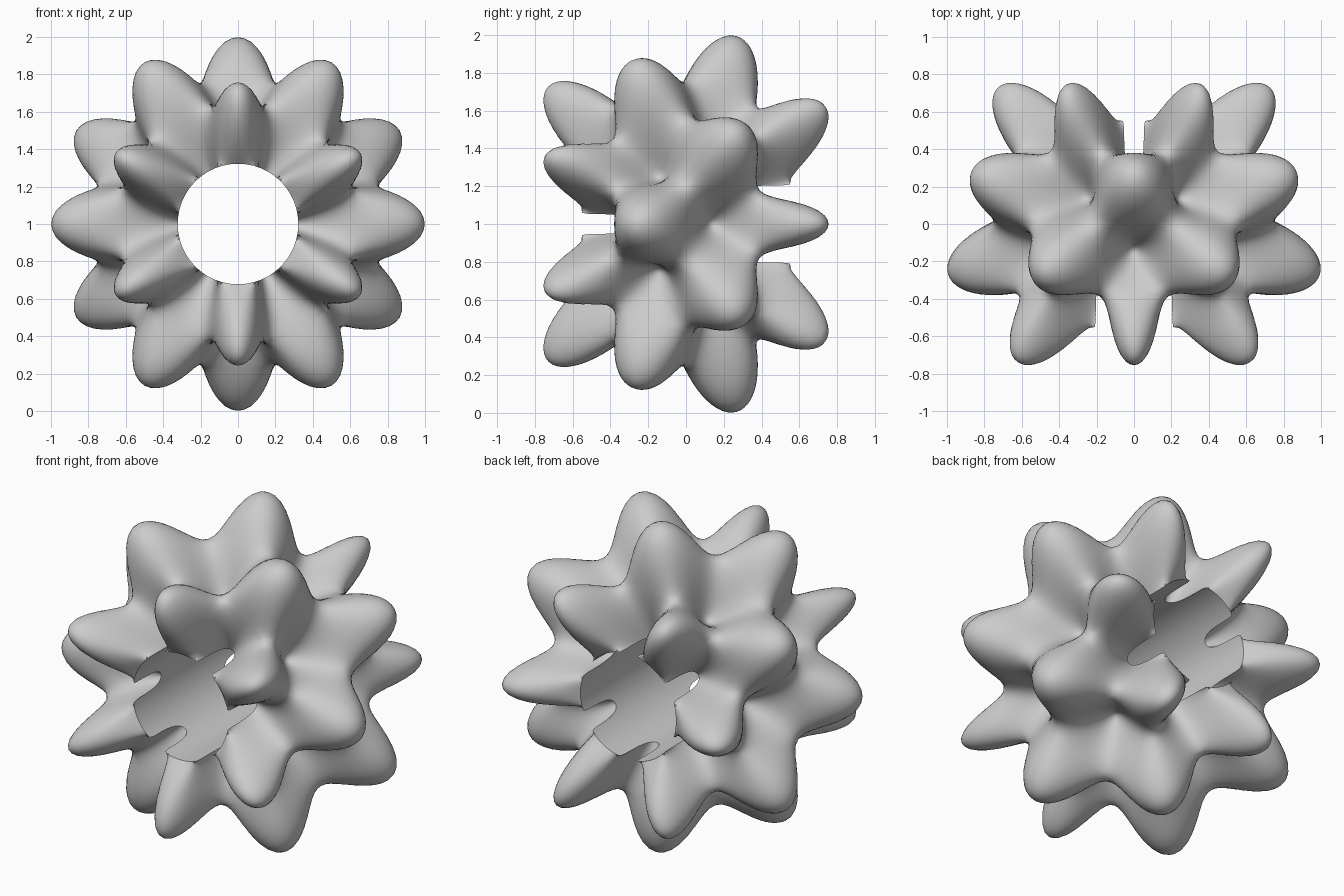
import bpy, bmesh
from math import sin, cos, pi, radians

if "Cube" in bpy.data.objects:
    bpy.data.objects.remove(bpy.data.objects["Cube"])

HOLE = 0.32
N_AROUND, N_ALONG = 180, 88


def radius(phi, theta):
    """Four rings of six alternating lobes around the y axis."""
    t = (pi / 2 - phi) / radians(60)
    base = 0.78 - 0.14 * t * t
    return base + (1.03 - base) * sin(6 * phi) * cos(6 * theta)


# Lobed body: closed solid swept from front pole ring to back pole ring
bm = bmesh.new()
rings = []
for i in range(N_ALONG + 1):
    phi = radians(30 + 120 * i / N_ALONG)
    ring = []
    for j in range(N_AROUND):
        th = 2 * pi * j / N_AROUND
        r = radius(phi, th)
        ring.append(bm.verts.new((r * sin(phi) * cos(th), -r * cos(phi),
                                  1 + r * sin(phi) * sin(th))))
    rings.append(ring)
for a, b in zip(rings, rings[1:]):
    for j in range(N_AROUND):
        k = (j + 1) % N_AROUND
        bm.faces.new((a[j], a[k], b[k], b[j]))
bm.faces.new(rings[0])
bm.faces.new(rings[-1])
bmesh.ops.triangulate(bm, faces=bm.faces[:])
bmesh.ops.recalc_face_normals(bm, faces=bm.faces[:])
mesh = bpy.data.meshes.new("lobed_body")
bm.to_mesh(mesh)
bm.free()
body = bpy.data.objects.new("lobed_body", mesh)
bpy.context.collection.objects.link(body)

# Round hole through the middle, front to back
bpy.ops.mesh.primitive_cylinder_add(vertices=128, radius=HOLE + 0.002, depth=3,
                                    location=(0, 0, 1),
                                    rotation=(pi / 2, 0, 0))
cutter = bpy.context.object
cutter.name = "hole_cutter"
cutter.hide_render = True

mod = body.modifiers.new("hole", 'BOOLEAN')
mod.operation = 'DIFFERENCE'
mod.solver = 'EXACT'
mod.object = cutter
bpy.ops.object.select_all(action='DESELECT')
body.select_set(True)
bpy.context.view_layer.objects.active = body
bpy.ops.object.modifier_apply(modifier=mod.name)
bpy.data.objects.remove(cutter, do_unlink=True)

# Smooth lobes, crisp hole rim
bpy.ops.object.shade_smooth_by_angle(angle=radians(40))
